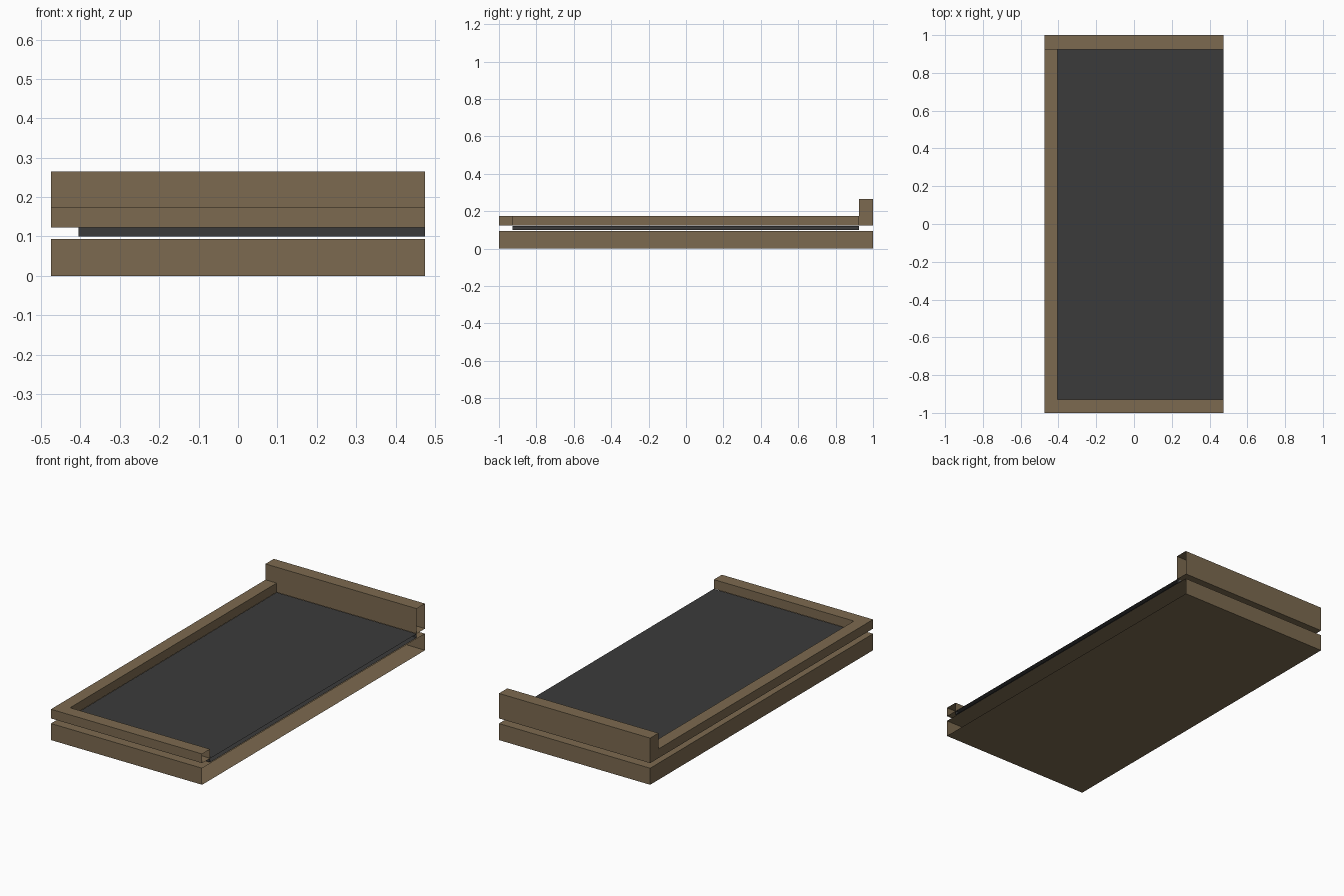
import bpy, bmesh

if "Cube" in bpy.data.objects:
    bpy.data.objects.remove(bpy.data.objects["Cube"])

OPEN_X = 0.475   # every part is left open on this side


def material(name, rgb):
    m = bpy.data.materials.new(name)
    m.diffuse_color = (*rgb, 1)
    m.use_nodes = True
    m.node_tree.nodes["Principled BSDF"].inputs["Base Color"].default_value = m.diffuse_color
    return m


wood = material("brown_wood", (0.202, 0.144, 0.080))
dark = material("dark_grey", (0.044, 0.044, 0.044))


def slab(name, outline, z0, z1, mat):
    """Extrude a flat outline upwards, then drop the faces on the open side."""
    bm = bmesh.new()
    face = bm.faces.new([bm.verts.new((x, y, z0)) for x, y in outline])
    ext = bmesh.ops.extrude_face_region(bm, geom=[face], use_keep_orig=True)
    top = [g for g in ext["geom"] if isinstance(g, bmesh.types.BMVert)]
    bmesh.ops.translate(bm, verts=top, vec=(0, 0, z1 - z0))
    bmesh.ops.recalc_face_normals(bm, faces=bm.faces[:])
    gone = [f for f in bm.faces if all(abs(v.co.x - OPEN_X) < 1e-4 for v in f.verts)]
    bmesh.ops.delete(bm, geom=gone, context='FACES')
    me = bpy.data.meshes.new(name)
    bm.to_mesh(me)
    bm.free()
    me.materials.append(mat)
    ob = bpy.data.objects.new(name, me)
    bpy.context.collection.objects.link(ob)
    return ob


def rect(x0, x1, y0, y1):
    return [(x0, y0), (x1, y0), (x1, y1), (x0, y1)]


X, INX, INY, BACK = OPEN_X, -0.405, -0.928, 0.925

# base block
slab("base", rect(-X, X, -1, 1), 0, 0.094, wood)
# dark inset panel
slab("panel", rect(INX, X, INY, BACK), 0.100, 0.122, dark)
# L-shaped rim along the front and left
slab("rim", [(-X, -1), (X, -1), (X, INY), (INX, INY), (INX, BACK), (-X, BACK)],
     0.123, 0.175, wood)
# taller board along the back
slab("back_board", rect(-X, X, BACK, 1), 0.123, 0.265, wood)
